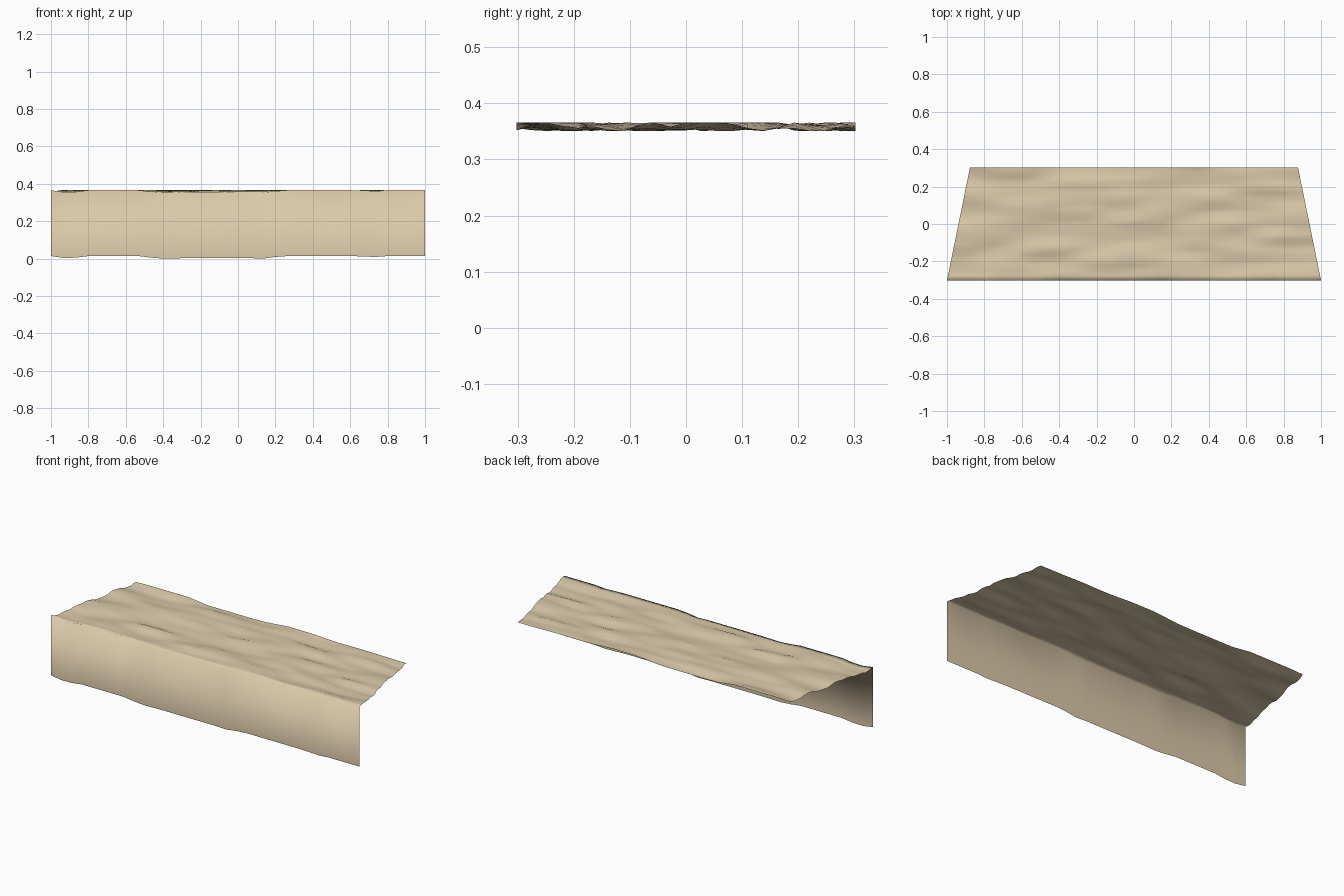
import bpy, bmesh
from mathutils import Vector, noise

if "Cube" in bpy.data.objects:
    bpy.data.objects.remove(bpy.data.objects["Cube"])

NX, NY = 30, 22
TOP, LOW, DROP = 0.37, 0.355, 0.352

# Height profile along the front edge (x, height)
FRONT = [(-1, .37), (-.9, .355), (-.82, .37), (-.52, .37), (-.43, .356), (-.27, .359),
         (.08, .359), (.14, .356), (.23, .37), (.65, .37), (.71, .363), (.79, .37), (1, .37)]


def front_height(x):
    for (x0, z0), (x1, z1) in zip(FRONT, FRONT[1:]):
        if x <= x1:
            return z0 + (z1 - z0) * (x - x0) / (x1 - x0)
    return FRONT[-1][1]


def ripple(x, y):
    # Clamped noise, stretched along x like wind-blown sand
    n = noise.noise(Vector((x * 3.2, y * 15, 4.3)))
    return min(TOP, max(LOW, 0.3635 + 0.022 * n))


bm = bmesh.new()
rows = []
for j in range(NY + 1):
    t = j / NY
    y = -0.3025 + 0.605 * t
    blend = min(1, t * NY / 1.5)
    row = []
    for i in range(NX + 1):
        u = -1 + 2 * i / NX
        x = u * (1 - 0.123 * t)
        z = front_height(u) * (1 - blend) + ripple(x, y) * blend
        row.append(bm.verts.new((x, y, z)))
    rows.append(row)

# Front skirt: the front edge dropped straight down
rows.insert(0, [bm.verts.new((v.co.x, v.co.y, v.co.z - DROP)) for v in rows[0]])

for a, b in zip(rows, rows[1:]):
    for i in range(NX):
        bm.faces.new((a[i], a[i + 1], b[i + 1], b[i])).smooth = True

# Rest the lowest point on the ground
low = min(v.co.z for v in bm.verts)
for v in bm.verts:
    v.co.z -= low

mesh = bpy.data.meshes.new("sand_ledge")
bm.to_mesh(mesh)
bm.free()
ledge = bpy.data.objects.new("sand_ledge", mesh)
bpy.context.collection.objects.link(ledge)

sand = bpy.data.materials.new("sand")
sand.diffuse_color = (0.71, 0.59, 0.40, 1)
sand.use_nodes = True
sand.node_tree.nodes["Principled BSDF"].inputs["Base Color"].default_value = sand.diffuse_color
mesh.materials.append(sand)
